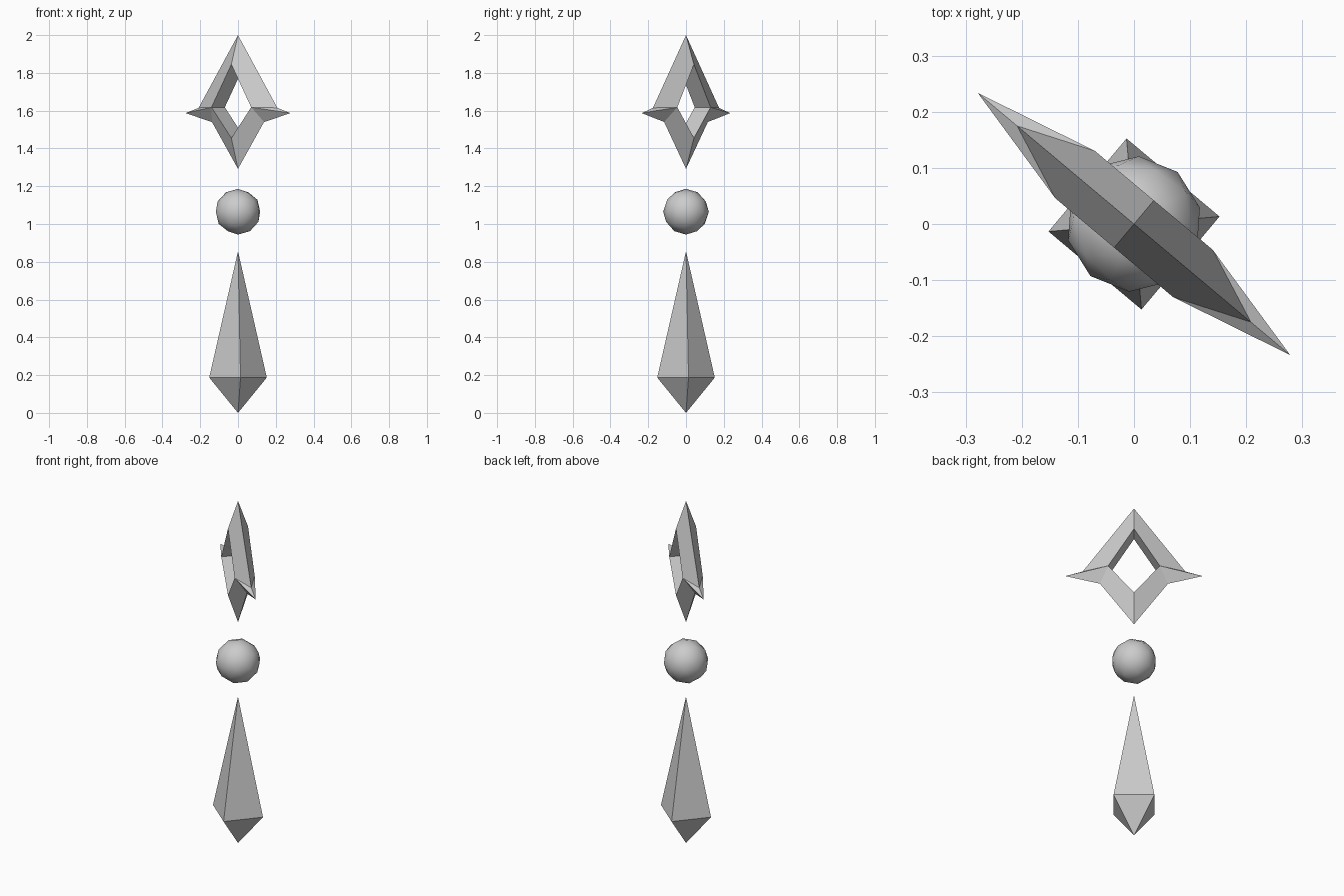
import bpy, bmesh, math
from mathutils import Matrix

cube = bpy.data.objects.get("Cube")
if cube:
    bpy.data.objects.remove(cube, do_unlink=True)

TURN = Matrix.Rotation(math.radians(-40), 4, 'Z')

stone = bpy.data.materials.new("pale_grey")
stone.use_nodes = True
stone.diffuse_color = (0.6, 0.6, 0.6, 1)
stone.node_tree.nodes["Principled BSDF"].inputs["Base Color"].default_value = (0.6, 0.6, 0.6, 1)


def finish(name, bm, smooth=False):
    """Turn a bmesh into a named object, facing the diagonal."""
    bmesh.ops.recalc_face_normals(bm, faces=bm.faces)
    bmesh.ops.transform(bm, matrix=TURN, verts=bm.verts)
    for f in bm.faces:
        f.smooth = smooth
    mesh = bpy.data.meshes.new(name)
    bm.to_mesh(mesh)
    bm.free()
    mesh.materials.append(stone)
    obj = bpy.data.objects.new(name, mesh)
    bpy.context.collection.objects.link(obj)
    return obj


# Lower spike: square girdle between a long upper and a short lower point
bm = bmesh.new()
r = 0.153
girdle = [bm.verts.new((r * math.cos(a), r * math.sin(a), 0.187))
          for a in (math.pi / 4 + i * math.pi / 2 for i in range(4))]
for z in (0.0, 0.856):
    apex = bm.verts.new((0, 0, z))
    for i in range(4):
        bm.faces.new((girdle[i], girdle[(i + 1) % 4], apex))
finish("lower_spike", bm)

# Floating orb
bm = bmesh.new()
bmesh.ops.create_icosphere(bm, subdivisions=2, radius=0.121,
                           matrix=Matrix.Translation((0, 0, 1.065)))
finish("floating_orb", bm, smooth=True)

# Star ring: sharp outer outline, raised flat-walled diamond opening
OUTER = [(0, 2.0), (0.272, 1.615), (0.3635, 1.587), (0.18, 1.54), (0, 1.292)]
INNER = [(0, 1.845), (0.137, 1.618), (0, 1.455)]
HALF = 0.055
bm = bmesh.new()
for side in (1, -1):
    top, high, tip, low, base = [bm.verts.new((side * x, 0, z)) for x, z in OUTER]
    rims = []
    for depth in (HALF, -HALF):
        rim = [bm.verts.new((side * x, depth, z)) for x, z in INNER]
        rims.append(rim)
        bm.faces.new((top, high, rim[1], rim[0]))
        bm.faces.new((high, tip, rim[1]))
        bm.faces.new((tip, low, rim[1]))
        bm.faces.new((low, base, rim[2], rim[1]))
    front, back = rims
    for i in range(2):
        bm.faces.new((front[i], front[i + 1], back[i + 1], back[i]))
bmesh.ops.remove_doubles(bm, verts=bm.verts, dist=0.0005)
finish("star_ring", bm)
